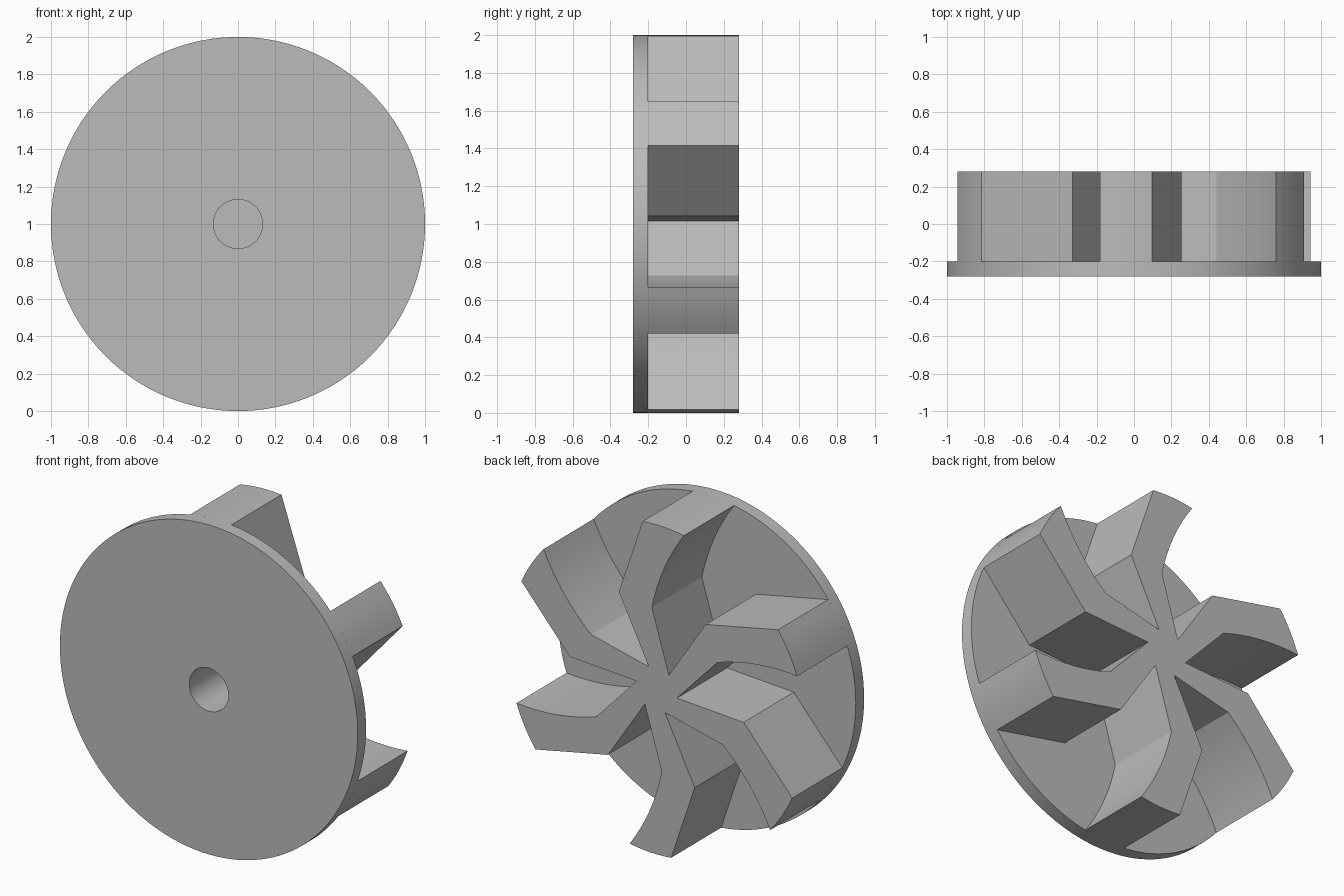
import bpy, bmesh
from math import cos, sin, radians, pi
from mathutils import Vector

cube = bpy.data.objects.get("Cube")
if cube:
    bpy.data.objects.remove(cube, do_unlink=True)

FRONT, DISC_BACK, BACK = -0.28, -0.2, 0.28
BLADES = 6

grey = bpy.data.materials.new("plain grey")
grey.use_nodes = True
colour = (0.5, 0.5, 0.5, 1)
grey.diffuse_color = colour
grey.node_tree.nodes["Principled BSDF"].inputs["Base Color"].default_value = colour


def polar(r, deg):
    return Vector((r * cos(radians(deg)), r * sin(radians(deg))))


def circle(r, n):
    return [polar(r, 360 * i / n) for i in range(n)]


def prism(name, outline, y0, y1):
    """Extrude an outline, drawn in the upright plane, along y."""
    bm = bmesh.new()
    face = bm.faces.new([bm.verts.new((p.x, y0, p.y + 1)) for p in outline])
    new = bmesh.ops.extrude_face_region(bm, geom=[face])["geom"]
    bmesh.ops.translate(bm, vec=(0, y1 - y0, 0),
                        verts=[g for g in new if isinstance(g, bmesh.types.BMVert)])
    bmesh.ops.recalc_face_normals(bm, faces=bm.faces)
    mesh = bpy.data.meshes.new(name)
    bm.to_mesh(mesh)
    bm.free()
    mesh.materials.append(grey)
    ob = bpy.data.objects.new(name, mesh)
    bpy.context.collection.objects.link(ob)
    return ob


def blade_outline(turn):
    """One swept blade: flat leading side, round tip, hollow trailing side."""
    pts = [polar(0.136, 66.5 + turn), polar(0.585, 64.2 + turn)]
    pts += [polar(1, 84.5 + 16 * i / 6 + turn) for i in range(7)]
    tip, elbow = pts[-1], polar(0.491, 86.1 + turn)
    chord = elbow - tip
    inward = Vector((-chord.y, chord.x)).normalized()
    for i in range(1, 9):
        t = i / 8
        pts.append(tip + chord * t + inward * 0.028 * 4 * t * (1 - t))
    return pts


disc = prism("back_disc", circle(1, 128), FRONT, DISC_BACK)
outline = [p for k in range(BLADES) for p in blade_outline(k * 360 / BLADES)]
blades = prism("impeller_blades", outline, DISC_BACK, BACK)

# Blind shaft bore, open at the front
bore = prism("bore_cutter", circle(0.131, 64), FRONT - 0.1, 0.2)
bore.hide_render = True
for ob in (disc, blades):
    cut = ob.modifiers.new("bore", 'BOOLEAN')
    cut.operation = 'DIFFERENCE'
    cut.solver = 'EXACT'
    cut.object = bore
    bpy.ops.object.select_all(action='DESELECT')
    ob.select_set(True)
    bpy.context.view_layer.objects.active = ob
    bpy.ops.object.modifier_apply(modifier=cut.name)
    bpy.ops.object.shade_smooth_by_angle(angle=radians(20))
bpy.data.objects.remove(bore, do_unlink=True)
